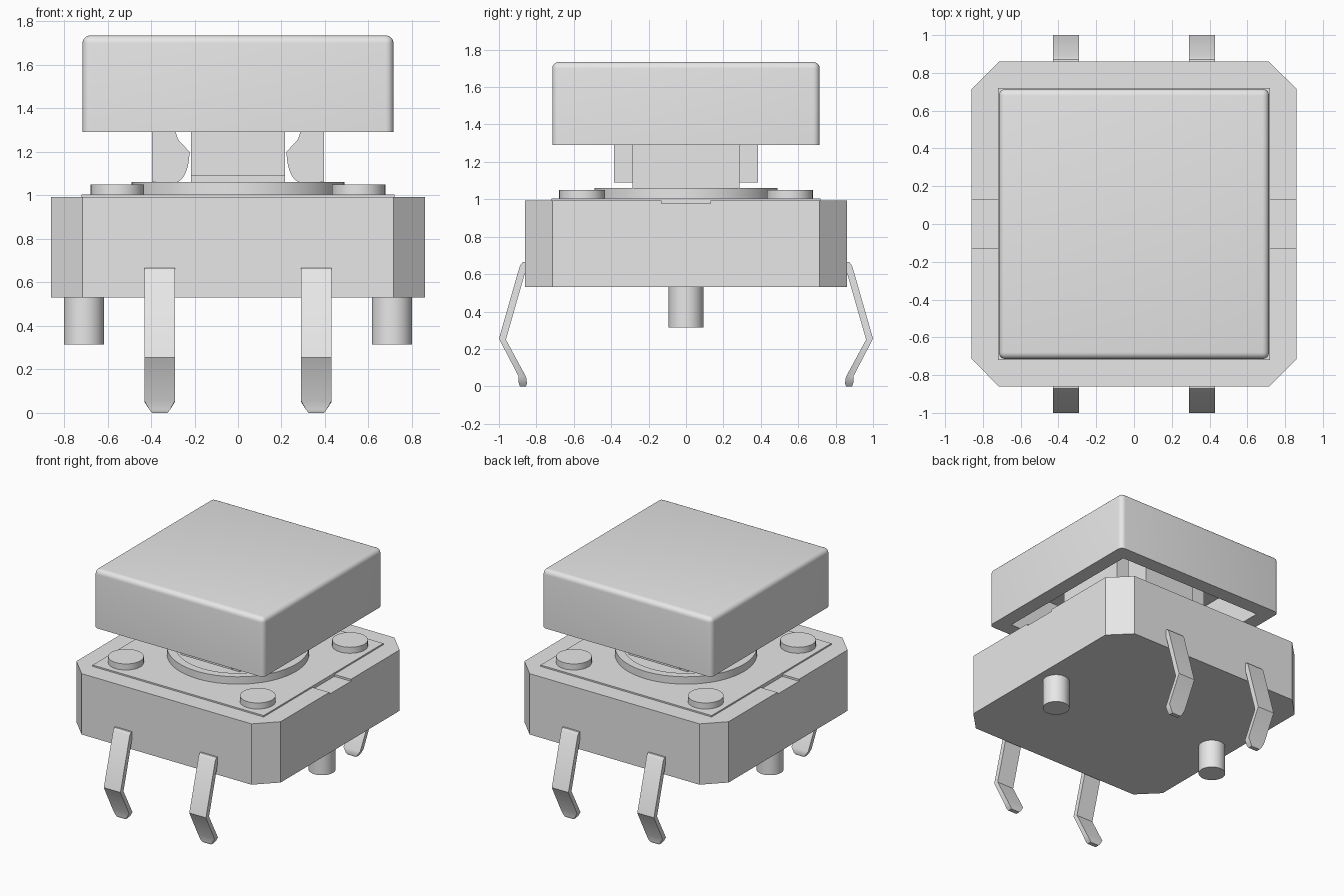
import bpy, bmesh, math
from mathutils import Matrix

old = bpy.data.objects.get("Cube")
if old:
    bpy.data.objects.remove(old, do_unlink=True)

grey = bpy.data.materials.new("plain grey")
grey.use_nodes = True
grey.diffuse_color = (0.8, 0.8, 0.8, 1)
grey.node_tree.nodes["Principled BSDF"].inputs["Base Color"].default_value = (0.8, 0.8, 0.8, 1)


def finish(name, bm):
    bmesh.ops.recalc_face_normals(bm, faces=bm.faces)
    mesh = bpy.data.meshes.new(name)
    bm.to_mesh(mesh)
    bm.free()
    mesh.materials.append(grey)
    obj = bpy.data.objects.new(name, mesh)
    bpy.context.collection.objects.link(obj)
    return obj


def smooth(obj):
    bpy.ops.object.select_all(action='DESELECT')
    obj.select_set(True)
    bpy.context.view_layer.objects.active = obj
    bpy.ops.object.shade_smooth_by_angle(angle=math.radians(35))


def box(name, x, y, z):
    bm = bmesh.new()
    bmesh.ops.create_cube(bm, size=1)
    for v in bm.verts:
        v.co = [r[0] if c < 0 else r[1] for c, r in zip(v.co, (x, y, z))]
    return finish(name, bm)


def cylinder(name, x, y, r, z0, z1, sides=32):
    bm = bmesh.new()
    bmesh.ops.create_cone(bm, cap_ends=True, segments=sides, radius1=r, radius2=r,
                          depth=z1 - z0, matrix=Matrix.Translation((x, y, (z0 + z1) / 2)))
    obj = finish(name, bm)
    smooth(obj)
    return obj


def prism(name, points, to3d, lo, hi):
    bm = bmesh.new()
    face = bm.faces.new([bm.verts.new(to3d(a, b, lo)) for a, b in points])
    ext = bmesh.ops.extrude_face_region(bm, geom=[face])
    shift = [q - p for p, q in zip(to3d(0, 0, lo), to3d(0, 0, hi))]
    bmesh.ops.translate(bm, vec=shift, verts=[g for g in ext["geom"] if isinstance(g, bmesh.types.BMVert)])
    return finish(name, bm)


def cut(obj, cutter):
    mod = obj.modifiers.new("cut", 'BOOLEAN')
    mod.operation, mod.object, mod.solver = 'DIFFERENCE', cutter, 'EXACT'
    bpy.context.view_layer.objects.active = obj
    bpy.ops.object.modifier_apply(modifier="cut")
    bpy.data.objects.remove(cutter, do_unlink=True)


# Housing: square block with cut corners and a shallow notch on each side
H, C = 0.86, 0.715
outline = [(H, -C), (H, C), (C, H), (-C, H), (-H, C), (-H, -C), (-C, -H), (C, -H)]
housing = prism("housing", outline, lambda a, b, c: (a, b, c), 0.53, 0.993)
cut(housing, box("notch_cutter", (-1, 1), (-0.13, 0.13), (0.978, 1.1)))

# Top plate with four rivets and a raised ring
box("top_plate", (-0.72, 0.72), (-0.72, 0.72), (0.97, 1.004))
for sx in (-1, 1):
    for sy in (-1, 1):
        cylinder("rivet", sx * 0.555, sy * 0.555, 0.123, 0.99, 1.05)
ring = cylinder("plunger_ring", 0, 0, 0.49, 0.99, 1.06, 64)
cut(ring, cylinder("ring_cutter", 0, 0, 0.43, 1.035, 1.2, 64))
smooth(ring)

# Plunger stem and the cap's flat gripping walls
box("plunger_stem", (-0.215, 0.215), (-0.285, 0.285), (1.0, 1.6))
for s in (-1, 1):
    box("grip_wall", (-0.215, 0.215), sorted((s * 0.285, s * 0.385)), (1.09, 1.6))

# Hooked clips on both sides of the stem
hook = [(0.395, 1.6), (0.395, 1.06), (0.287, 1.06)]
for i in range(1, 8):
    t = i / 7 * math.pi / 2
    hook.append((0.287 - 0.064 * math.sin(t), 1.2 - 0.14 * math.cos(t)))
hook += [(0.275, 1.256), (0.287, 1.29), (0.287, 1.6)]
for s in (-1, 1):
    clip = prism("side_clip", hook, lambda a, b, c: (s * a, c, b), -0.285, 0.285)
    smooth(clip)

# Hollow cap with rounded top and corner edges
bm = bmesh.new()
bmesh.ops.create_cube(bm, size=1)
for v in bm.verts:
    v.co = (v.co.x * 1.43, v.co.y * 1.43, 1.735 if v.co.z > 0 else 1.29)
edges = [e for e in bm.edges if max(v.co.z for v in e.verts) > 1.5]
bmesh.ops.bevel(bm, geom=edges, offset=0.036, segments=5, profile=0.5, affect='EDGES')
cap = finish("button_cap", bm)
cut(cap, box("cap_cutter", (-0.605, 0.605), (-0.605, 0.605), (1.2, 1.6)))
smooth(cap)

# Locating pegs
for s in (-1, 1):
    cylinder("locating_peg", s * 0.708, 0, 0.093, 0.315, 0.54)

# Bent leads: outer (y, z), inner (y, z), half width
stations = [((0.84, 0.668), (0.84, 0.63), 0.07), ((0.872, 0.665), (0.855, 0.63), 0.07),
            ((0.888, 0.645), (0.86, 0.61), 0.07), ((1.0, 0.255), (0.963, 0.25), 0.07),
            ((0.896, 0.055), (0.855, 0.05), 0.07), ((0.894, 0.015), (0.85, 0.015), 0.048),
            ((0.888, 0.0), (0.856, 0.0), 0.036)]
for s in (-1, 1):
    for cx in (-0.36, 0.36):
        bm = bmesh.new()
        loops = []
        for o, i, w in stations:
            loops.append([bm.verts.new((cx + dx, s * p[0], p[1]))
                          for p, dx in ((o, -w), (o, w), (i, w), (i, -w))])
        for a, b in zip(loops, loops[1:]):
            for k in range(4):
                n = (k + 1) % 4
                bm.faces.new((a[k], a[n], b[n], b[k]))
        bm.faces.new(loops[0])
        bm.faces.new(loops[-1])
        smooth(finish("lead", bm))
